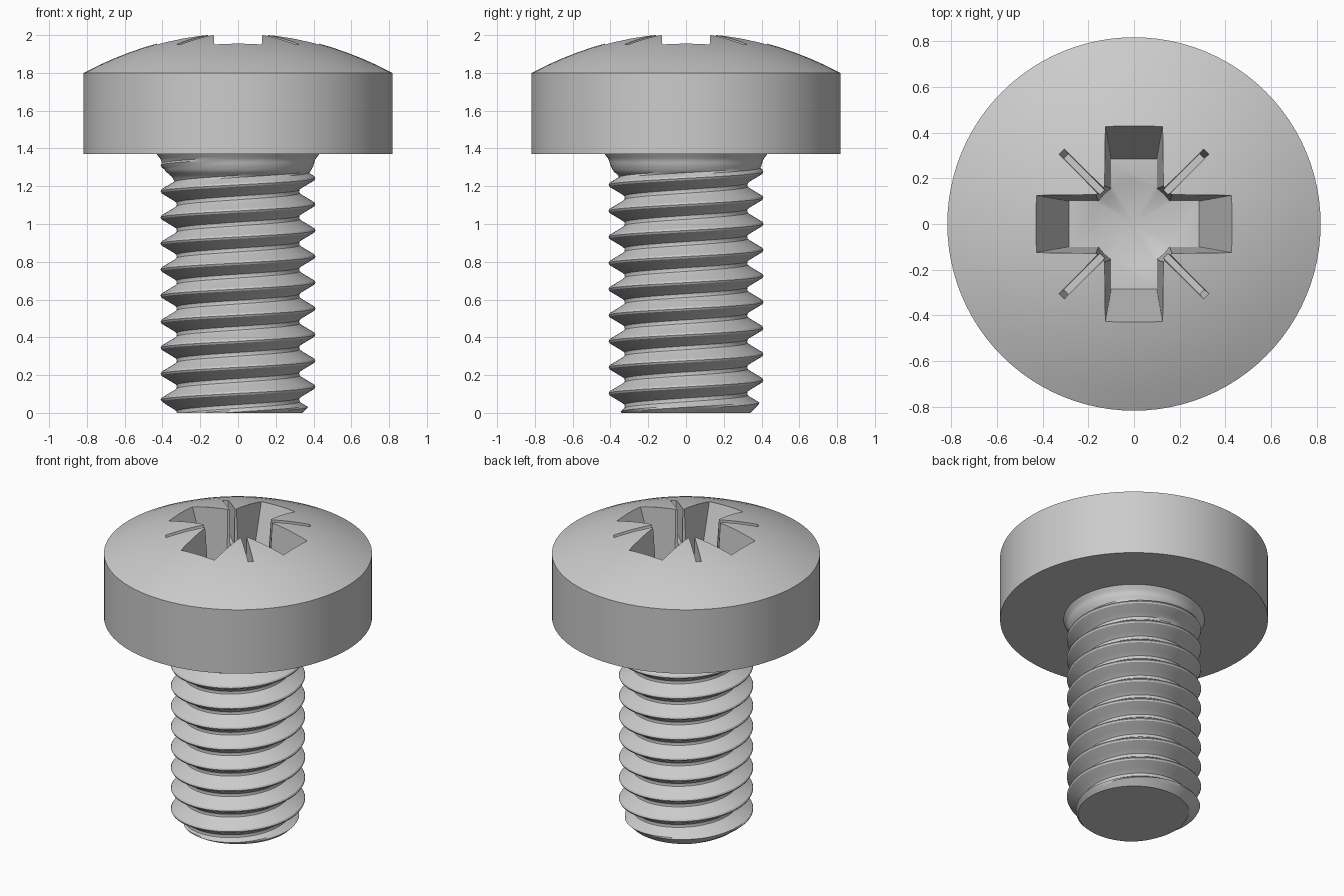
import bpy, bmesh, math

if "Cube" in bpy.data.objects:
    bpy.data.objects.remove(bpy.data.objects["Cube"])

N, ROWS = 96, 14                       # columns around, rows per thread turn
PITCH, NECK_Z = 0.138, 1.37
HEAD_R, RIM_Z, APEX_Z = 0.818, 1.8, 2.014
# thread profile: (fraction of pitch, radius), crest at 0
THREAD = [(0, .41), (.05, .41), (.37, .336), (.44, .324), (.56, .324), (.63, .336), (.95, .41), (1, .41)]
# runout under the head: (z, radius)
RUNOUT = [(0, 0), (1.2, .32), (1.25, .35), (1.28, .385), (1.31, .4), (1.34, .408), (NECK_Z, .43)]


def lerp(table, t):
    for (a, ra), (b, rb) in zip(table, table[1:]):
        if t <= b:
            return ra + (rb - ra) * (t - a) / (b - a)
    return table[-1][1]


def shank_radius(z, i):
    r = lerp(THREAD, (z / PITCH - i / N) % 1.0)
    if z >= NECK_Z:
        return RUNOUT[-1][1]
    return min(max(r, lerp(RUNOUT, z)), .34 + z)      # chamfered tip


def new_object(name, bm):
    bmesh.ops.recalc_face_normals(bm, faces=bm.faces)
    me = bpy.data.meshes.new(name)
    bm.to_mesh(me)
    bm.free()
    ob = bpy.data.objects.new(name, me)
    bpy.context.collection.objects.link(ob)
    return ob


bm = bmesh.new()
cache = {}


def vert(r, i, z):
    a = 2 * math.pi * i / N
    co = (r * math.cos(a), r * math.sin(a), z)
    key = tuple(round(c, 5) + 0.0 for c in co)
    if key not in cache:
        cache[key] = bm.verts.new(co)
    return cache[key]


def face(vs):
    vs = list(dict.fromkeys(vs))
    if len(vs) > 2 and not bm.faces.get(vs):
        bm.faces.new(vs)


def shank_vert(i, j):
    z = min(max(PITCH * (i / N + j / ROWS), 0), NECK_Z)
    return vert(shank_radius(z, i % N), i % N, z)


# threaded shank: rows follow the helix and are clamped at both ends
turns = math.ceil(NECK_Z / PITCH) + 1
for i in range(N):
    for j in range(-ROWS - 1, turns * ROWS):
        face([shank_vert(i, j), shank_vert(i + 1, j), shank_vert(i + 1, j + 1), shank_vert(i, j + 1)])
face([vert(shank_radius(0, i), i, 0) for i in range(N)])

# pan head with domed top
rings = [(RUNOUT[-1][1], NECK_Z), (HEAD_R, NECK_Z), (HEAD_R, RIM_Z)]
for k in range(9, -1, -1):
    r = HEAD_R * k / 10
    rings.append((r, APEX_Z - (APEX_Z - RIM_Z) * (k / 10) ** 2))
for (r0, z0), (r1, z1) in zip(rings, rings[1:]):
    for i in range(N):
        k = (i + 1) % N
        face([vert(r0, i, z0), vert(r0, k, z0), vert(r1, k, z1), vert(r1, i, z1)])
screw = new_object("screw", bm)


def bar_cutter(name, low, high, angle):
    """Tapered bar; low and high are (half length, half width, z)."""
    b = bmesh.new()
    c, s = math.cos(angle), math.sin(angle)
    loops = []
    for l, w, z in (low, high):
        loops.append([b.verts.new((x * c - y * s, x * s + y * c, z))
                      for x, y in ((-l, -w), (l, -w), (l, w), (-l, w))])
    for lp in loops:
        b.faces.new(lp)
    for k in range(4):
        m = (k + 1) % 4
        b.faces.new((loops[0][k], loops[0][m], loops[1][m], loops[1][k]))
    return new_object(name, b)


def core_cutter(name, tip_z, floor, top, n=48):
    """Round core with a conical bottom."""
    b = bmesh.new()
    tip = b.verts.new((0, 0, tip_z))
    lo, hi = [[b.verts.new((r * math.cos(2 * math.pi * k / n), r * math.sin(2 * math.pi * k / n), z))
               for k in range(n)] for r, z in (floor, top)]
    for k in range(n):
        m = (k + 1) % n
        b.faces.new((tip, lo[m], lo[k]))
        b.faces.new((lo[k], lo[m], hi[m], hi[k]))
    b.faces.new(hi)
    return new_object(name, b)


# cross recess, round core and four thin diagonal slits
cutters = [bar_cutter("cross_cutter", (.285, .1, 1.55), (.481, .135, 2.1), q * math.pi / 2) for q in range(2)]
cutters.append(core_cutter("core_cutter", 1.46, (.185, 1.55), (.216, 2.1)))
cutters += [bar_cutter("slit_cutter", (.42, .013, 1.76), (.47, .019, 2.1), math.pi / 4 + q * math.pi / 2)
            for q in range(2)]

bpy.context.view_layer.objects.active = screw
for cutter in cutters:
    cutter.hide_render = True
    mod = screw.modifiers.new("recess", 'BOOLEAN')
    mod.operation, mod.solver, mod.object = 'DIFFERENCE', 'EXACT', cutter
    bpy.ops.object.modifier_apply(modifier=mod.name)
    bpy.data.objects.remove(cutter)

bpy.ops.object.select_all(action='DESELECT')
screw.select_set(True)
bpy.ops.object.shade_smooth_by_angle(angle=math.radians(30))
